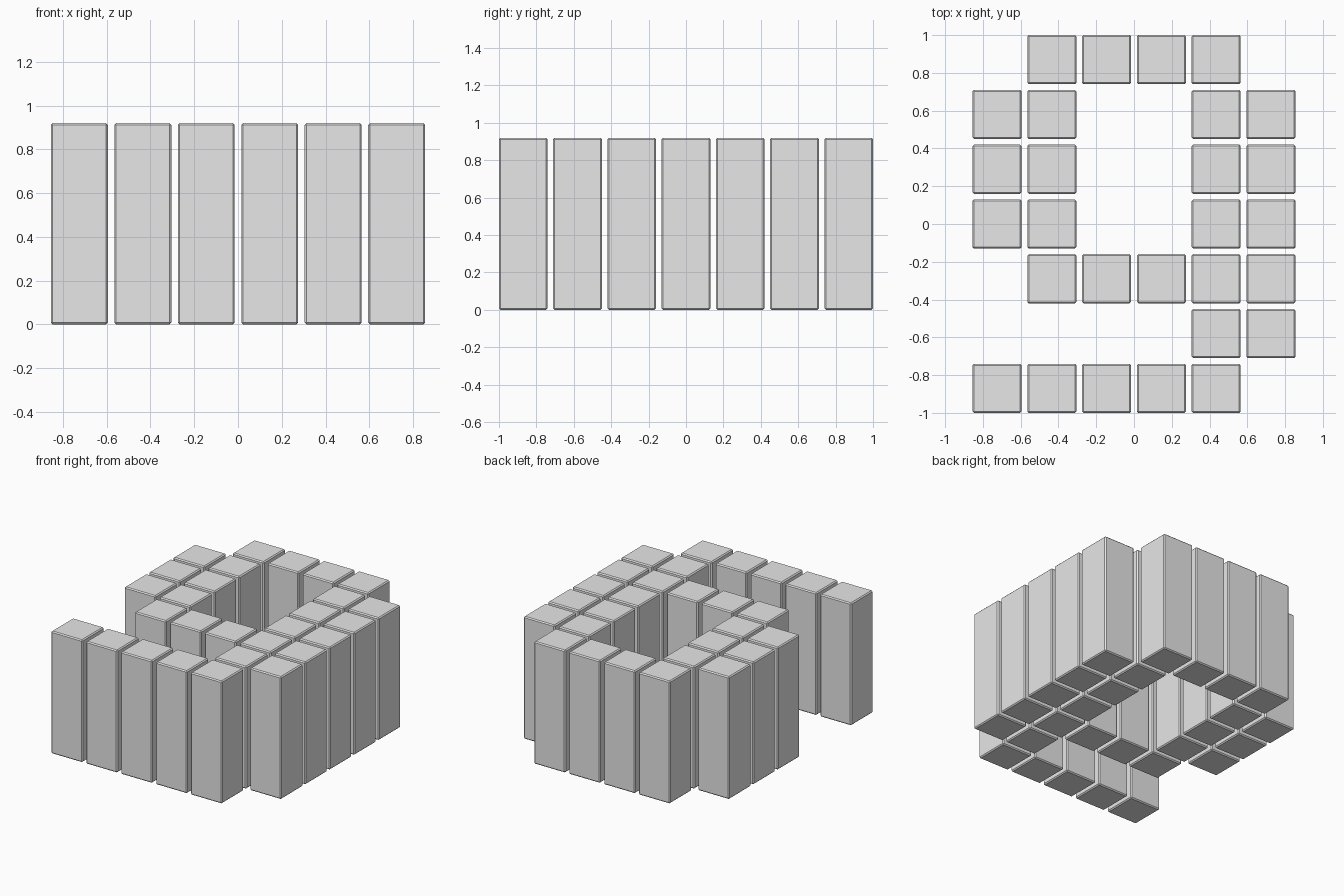
import bpy

# Remove the default cube
default = bpy.data.objects.get("Cube")
if default:
    bpy.data.objects.remove(default, do_unlink=True)

# Plain grey material
GREY = (0.8, 0.8, 0.8, 1.0)
grey = bpy.data.materials.new("light_grey")
grey.use_nodes = True
grey.diffuse_color = GREY
grey.node_tree.nodes["Principled BSDF"].inputs["Base Color"].default_value = GREY

# Plan of the pillars, back row first
PLAN = [
    ".XXXX.",
    "XX..XX",
    "XX..XX",
    "XX..XX",
    ".XXXXX",
    "....XX",
    "XXXXX.",
]
WIDTH, PITCH, HEIGHT, BEVEL = 0.26, 0.29, 0.92, 0.008

# One bevelled pillar mesh, shared by every pillar
bpy.ops.mesh.primitive_cube_add(size=1)
template = bpy.context.object
template.scale = (WIDTH, WIDTH, HEIGHT)
bpy.ops.object.transform_apply(location=False, rotation=False, scale=True)
pillar_mesh = template.data
pillar_mesh.name = "pillar"
pillar_mesh.materials.append(grey)
bpy.data.objects.remove(template, do_unlink=True)

# Place the pillars on the grid
for r, row in enumerate(PLAN):
    for c, cell in enumerate(row):
        if cell != "X":
            continue
        pillar = bpy.data.objects.new(f"pillar_row{r + 1}_column{c + 1}", pillar_mesh)
        x = (c - (len(row) - 1) / 2) * PITCH
        y = ((len(PLAN) - 1) / 2 - r) * PITCH
        pillar.location = (x, y, HEIGHT / 2)
        bpy.context.collection.objects.link(pillar)
        bevel = pillar.modifiers.new("edge_bevel", "BEVEL")
        bevel.width = BEVEL
        bevel.segments = 1
